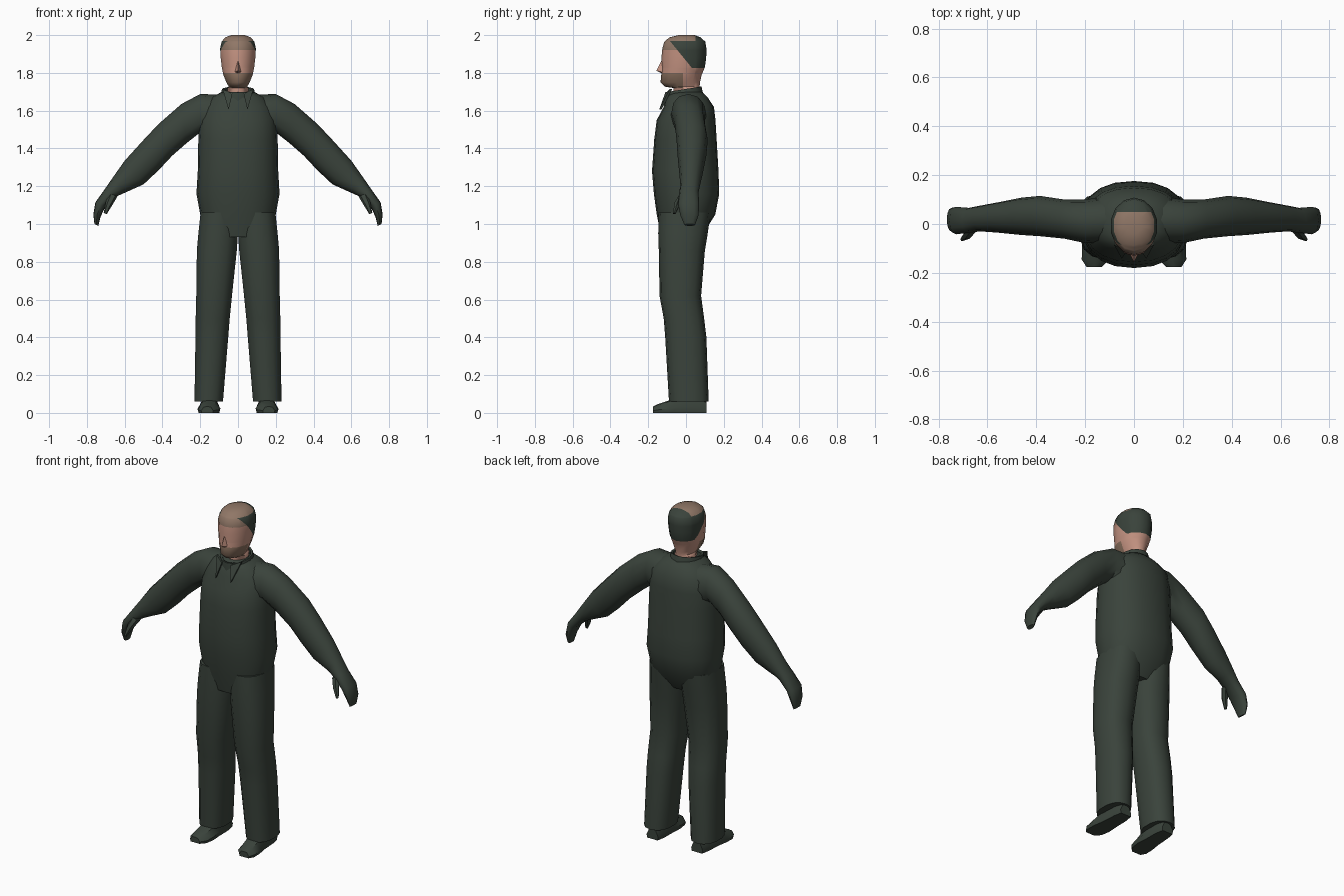
import bpy, bmesh, math
from mathutils import Vector as V

if "Cube" in bpy.data.objects:
    bpy.data.objects.remove(bpy.data.objects["Cube"])


def material(name, r, g, b):
    m = bpy.data.materials.new(name)
    m.use_nodes = True
    m.diffuse_color = (r, g, b, 1)
    m.node_tree.nodes["Principled BSDF"].inputs["Base Color"].default_value = (r, g, b, 1)
    return m


CLOTH = material("dark green cloth", 0.042, 0.056, 0.044)
SKIN = material("skin", 0.55, 0.29, 0.22)
STUBBLE = material("stubble", 0.25, 0.16, 0.11)
CROWN = material("bald crown", 0.28, 0.185, 0.135)


def ring(c, u, v, n=16, power=2.0):
    """Rounded cross-section about c, spanned by half axes u and v."""
    pts = []
    for i in range(n):
        a = math.tau * i / n
        k, s = math.cos(a), math.sin(a)
        k = math.copysign(abs(k) ** (2 / power), k)
        s = math.copysign(abs(s) ** (2 / power), s)
        pts.append(V(c) + V(u) * k + V(v) * s)
    return pts


def level(z, x0, x1, y0, y1, n=16, power=2.0):
    return ring(((x0 + x1) / 2, (y0 + y1) / 2, z), (0, (y0 - y1) / 2, 0),
                ((x1 - x0) / 2, 0, 0), n, power)


def finish(name, bm, mats, angle=50):
    bmesh.ops.recalc_face_normals(bm, faces=bm.faces[:])
    me = bpy.data.meshes.new(name)
    bm.to_mesh(me)
    bm.free()
    for m in mats:
        me.materials.append(m)
    ob = bpy.data.objects.new(name, me)
    bpy.context.collection.objects.link(ob)
    bpy.ops.object.select_all(action="DESELECT")
    ob.select_set(True)
    bpy.context.view_layer.objects.active = ob
    bpy.ops.object.shade_smooth_by_angle(angle=math.radians(angle))
    return ob


def loft(rings, side=1, caps=True):
    bm = bmesh.new()
    rows = [[bm.verts.new((p.x * side, p.y, p.z)) for p in r] for r in rings]
    n = len(rows[0])
    for a, b in zip(rows, rows[1:]):
        for i in range(n):
            j = (i + 1) % n
            bm.faces.new((a[i], a[j], b[j], b[i]))
    if caps:
        bm.faces.new(rows[0])
        bm.faces.new(rows[-1])
    return bm


def hull(points, side=1):
    bm = bmesh.new()
    for x, y, z in points:
        bm.verts.new((x * side, y, z))
    bmesh.ops.convex_hull(bm, input=bm.verts[:])
    return bm


# Torso: height, half width, front, back
torso = [(0.93, 0.17, -0.13, 0.08), (1.05, 0.20, -0.155, 0.155),
         (1.16, 0.22, -0.17, 0.176), (1.28, 0.213, -0.18, 0.172),
         (1.45, 0.21, -0.168, 0.162), (1.55, 0.205, -0.155, 0.156),
         (1.62, 0.185, -0.118, 0.148), (1.67, 0.14, -0.108, 0.115),
         (1.70, 0.085, -0.08, 0.085)]
finish("torso", loft([level(z, -w, w, f, b, 20, 2.3) for z, w, f, b in torso]), [CLOTH])

# Collar: double-walled tube with a rim that drops to the front
collar = [(1.65, 0.10, -0.112, 0.10, 0), (1.715, 0.085, -0.11, 0.082, 0.16),
          (1.712, 0.072, -0.098, 0.074, 0.16), (1.66, 0.06, -0.07, 0.07, 0)]
rims = []
for z, w, f, b, tilt in collar:
    r = level(z, -w, w, f, b)
    for p in r:
        p.z += tilt * p.y
    rims.append(r)
finish("collar", loft(rims, caps=False), [CLOTH])

# Trouser legs: height, inner, outer, front, back
leg = [(1.06, 0.0, 0.20, -0.145, 0.13), (0.95, -0.002, 0.212, -0.147, 0.115),
       (0.86, 0.004, 0.22, -0.144, 0.10), (0.62, 0.03, 0.223, -0.14, 0.08),
       (0.5, 0.042, 0.226, -0.118, 0.096), (0.4, 0.05, 0.227, -0.11, 0.108),
       (0.06, 0.078, 0.232, -0.09, 0.12)]

# Sleeve and hand: top x, top z, underside x, underside z, front, back
arm = [(0.09, 1.685, 0.12, 1.42, -0.08, 0.115), (0.20, 1.688, 0.20, 1.485, -0.078, 0.10),
       (0.30, 1.635, 0.27, 1.43, -0.06, 0.10), (0.42, 1.53, 0.35, 1.36, -0.05, 0.115),
       (0.50, 1.445, 0.42, 1.285, -0.045, 0.108), (0.60, 1.335, 0.50, 1.21, -0.036, 0.09),
       (0.66, 1.25, 0.60, 1.165, -0.03, 0.075), (0.705, 1.185, 0.645, 1.145, -0.036, 0.066),
       (0.755, 1.115, 0.70, 1.095, -0.042, 0.07), (0.766, 1.05, 0.727, 1.04, -0.03, 0.066),
       (0.76, 1.0, 0.74, 0.99, -0.008, 0.048)]

# Shoe: length position, centre x, half width, height
shoe = [(0.108, 0.148, 0.038, 0.06), (0.06, 0.148, 0.048, 0.09), (-0.03, 0.15, 0.052, 0.09),
        (-0.09, 0.153, 0.06, 0.066), (-0.145, 0.158, 0.056, 0.048), (-0.175, 0.163, 0.032, 0.034)]

thumb = [((0.66, -0.015, 1.155), 0.022), ((0.682, -0.045, 1.11), 0.018),
         ((0.703, -0.062, 1.055), 0.008)]

for side, tag in ((1, "left"), (-1, "right")):
    finish(tag + "_trouser_leg",
           loft([level(*s, 14, 2.4) for s in leg], side), [CLOTH])
    sleeves = [ring(((a + c) / 2, (f + k) / 2, (b + d) / 2),
                    ((a - c) / 2, 0, (b - d) / 2), (0, (k - f) / 2, 0), 12, 2.2)
               for a, b, c, d, f, k in arm]
    finish(tag + "_arm_and_hand", loft(sleeves, side), [CLOTH])
    soles = []
    for y, x, w, h in shoe:
        soles.append([V((x + dx * w, y, dz * h)) for dx, dz in
                      ((-0.9, 0), (-1, 0.35), (-0.6, 0.9), (0, 1),
                       (0.6, 0.9), (1, 0.35), (0.9, 0))])
    finish(tag + "_shoe", loft(soles, side), [CLOTH], 40)
    finish(tag + "_thumb",
           loft([ring(c, (r, 0, r * 0.4), (0, r, 0), 6) for c, r in thumb], side), [CLOTH])
    # Pointed collar flap
    flap = [(0.082, -0.085, 1.715), (0.03, -0.112, 1.69), (0.05, -0.142, 1.605)]
    flap += [(x, y + 0.012, z) for x, y, z in flap]
    finish(tag + "_collar_flap", hull(flap, side), [CLOTH], 20)

# Head and neck: height, half width, front, back
head = [(1.65, 0.056, -0.065, 0.062), (1.72, 0.056, -0.065, 0.07),
        (1.727, 0.05, -0.112, 0.072), (1.75, 0.063, -0.135, 0.074),
        (1.79, 0.08, -0.131, 0.083), (1.83, 0.088, -0.128, 0.10),
        (1.88, 0.094, -0.13, 0.107), (1.93, 0.097, -0.125, 0.108),
        (1.965, 0.089, -0.115, 0.102), (1.988, 0.07, -0.088, 0.078),
        (2.0, 0.036, -0.04, 0.045)]
bm = loft([level(z, -w, w, f, b, 14) for z, w, f, b in head])

# Cut the hairline, crown and stubble borders, then colour by region
hair_point, hair_normal = V((0, -0.09, 1.975)), V((0, 0.135, 0.11))
cuts = [(hair_point, hair_normal)]
cuts += [(V((0, 0, z)), V((0, 0, 1))) for z in (1.80, 1.825, 1.92, 1.97)]
cuts += [(V((0, y, 0)), V((0, 1, 0))) for y in (-0.015, 0.05)]
for point, normal in cuts:
    bmesh.ops.bisect_plane(bm, geom=bm.verts[:] + bm.edges[:] + bm.faces[:],
                           dist=0.0001, plane_co=point, plane_no=normal)
for f in bm.faces:
    c = f.calc_center_median()
    behind = (c - hair_point).dot(hair_normal) > 0
    top = c.z > 1.97 and c.y < 0.05
    if behind and c.z > 1.825 and not top:
        f.material_index = 3
    elif c.z > 1.92:
        f.material_index = 2
    elif 1.721 < c.z < 1.80 and c.y < -0.015:
        f.material_index = 1
finish("head", bm, [SKIN, STUBBLE, CROWN, CLOTH])

# Nose
finish("nose", hull([(0, -0.127, 1.87), (0, -0.157, 1.812), (0, -0.125, 1.795),
                     (0.02, -0.118, 1.803), (-0.02, -0.118, 1.803), (0, -0.1, 1.83)]), [SKIN])
